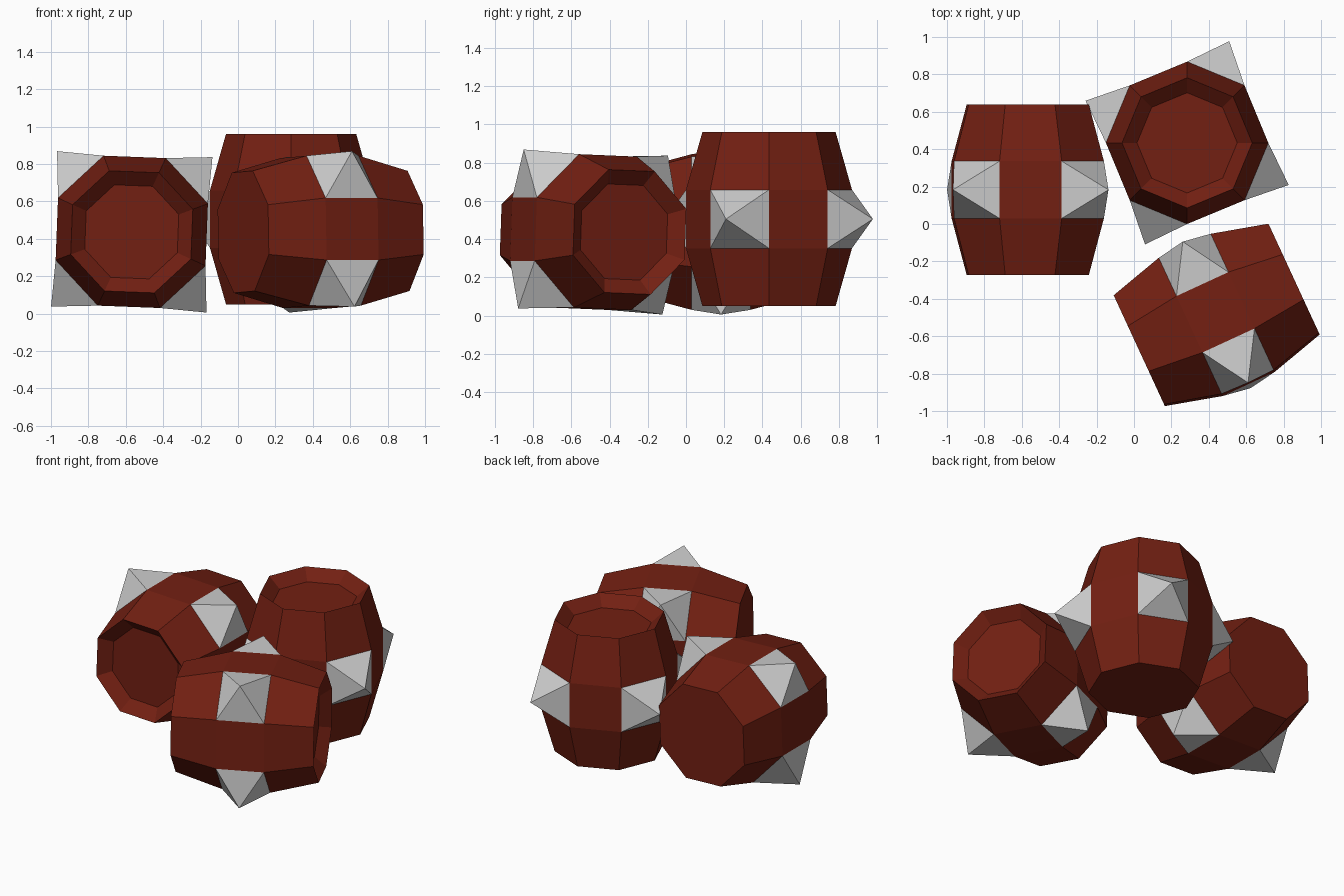
import bpy, bmesh
from math import pi, cos, sin, radians
from mathutils import Matrix

if "Cube" in bpy.data.objects:
    bpy.data.objects.remove(bpy.data.objects["Cube"])

MID_R, END_R, FLOOR_R = 0.434, 0.348, 0.268
HALF, BAND, DEPTH = 0.456, 0.153, 0.07
SPIKE_R = 0.588

red = bpy.data.materials.new("barrel_red")
red.diffuse_color = (0.17, 0.014, 0.006, 1)
red.use_nodes = True
red.node_tree.nodes["Principled BSDF"].inputs["Base Color"].default_value = red.diffuse_color


def make_object(name, bm, matrix, material=None):
    bmesh.ops.recalc_face_normals(bm, faces=bm.faces)
    mesh = bpy.data.meshes.new(name)
    bm.to_mesh(mesh)
    bm.free()
    if material:
        mesh.materials.append(material)
    obj = bpy.data.objects.new(name, mesh)
    obj.matrix_world = matrix
    bpy.context.collection.objects.link(obj)


def point(r, angle, z):
    return (r * cos(angle), r * sin(angle), z)


def barrel(label, matrix):
    # Eight-sided body: flat base, bulging middle, dished top
    profile = [(END_R, -HALF), (MID_R, -BAND), (MID_R, BAND),
               (END_R, HALF), (FLOOR_R, HALF - DEPTH)]
    bm = bmesh.new()
    rings = [[bm.verts.new(point(r, (i + 0.5) * pi / 4, z)) for i in range(8)]
             for r, z in profile]
    for a, b in zip(rings, rings[1:]):
        for i in range(8):
            j = (i + 1) % 8
            bm.faces.new((a[i], a[j], b[j], b[i]))
    bm.faces.new(rings[0][::-1])
    bm.faces.new(rings[-1])
    make_object(label + "_barrel", bm, matrix, red)

    # Four pyramid spikes on every second middle face
    bm = bmesh.new()
    for k in range(4):
        mid = k * pi / 2
        tip = bm.verts.new(point(SPIKE_R, mid, 0))
        base = [bm.verts.new(point(MID_R, mid + s * pi / 8, z))
                for s, z in ((-1, -BAND), (1, -BAND), (1, BAND), (-1, BAND))]
        for i in range(4):
            bm.faces.new((base[i], base[(i + 1) % 4], tip))
    make_object(label + "_spikes", bm, matrix)


def place(x, y, z, yaw, tilt, roll):
    return (Matrix.Translation((x, y, z))
            @ Matrix.Rotation(radians(yaw), 4, 'Z')
            @ Matrix.Rotation(radians(tilt), 4, 'X')
            @ Matrix.Rotation(radians(roll), 4, 'Z'))


# One upright barrel and two lying on their sides
barrel("upright", place(0.284, 0.434, 0.505, 0, 0, -22.5))
barrel("left_lying", place(-0.568, 0.183, 0.437, 0, 90, 42.8))
barrel("front_lying", place(0.442, -0.486, 0.437, 114.8, 90, 42.8))
